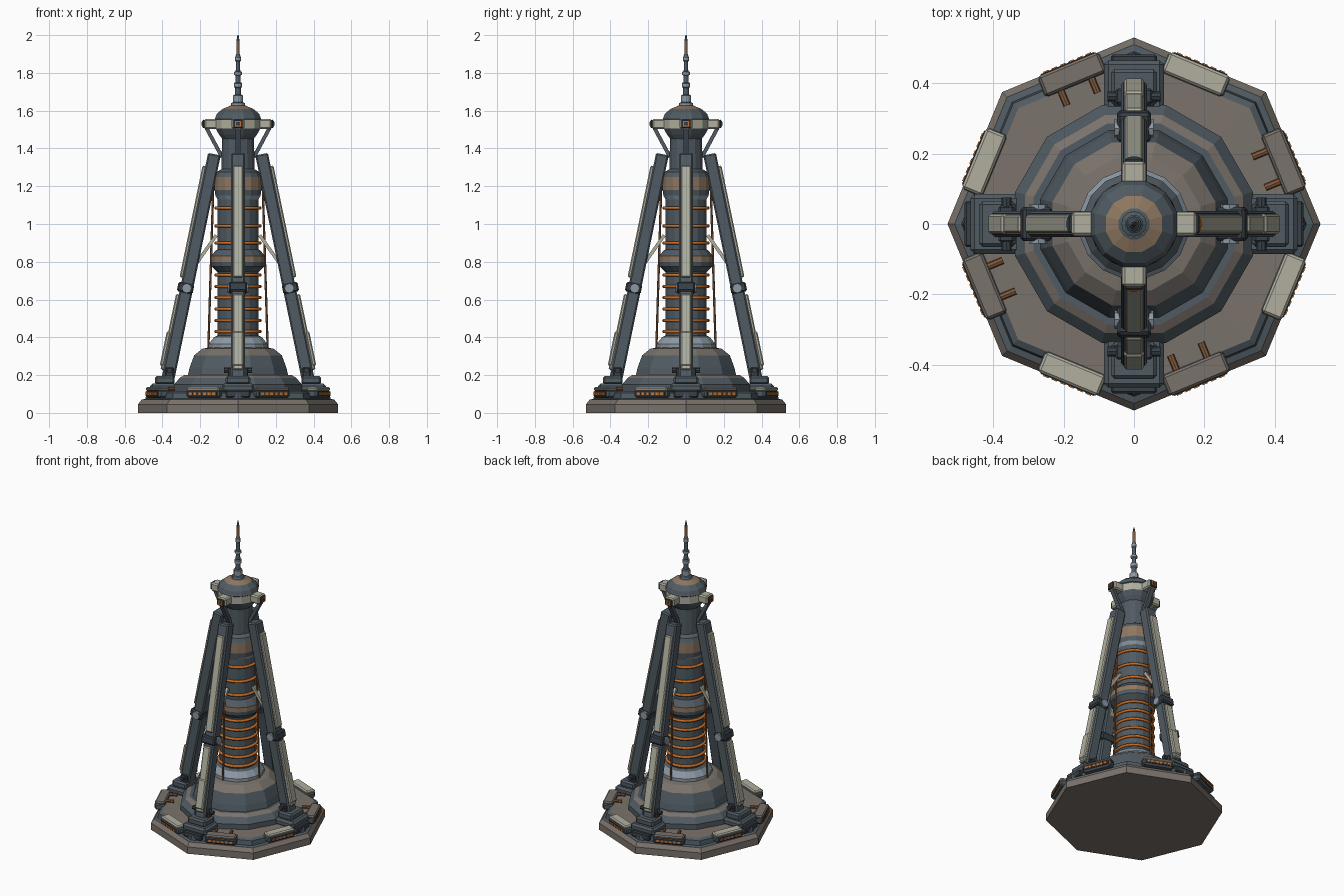
import bpy, bmesh, math
from mathutils import Matrix, Vector

cube = bpy.data.objects.get("Cube")
if cube:
    bpy.data.objects.remove(cube, do_unlink=True)


def material(name, *rgb):
    lin = [(c / 255 / 12.92 if c < 11 else ((c / 255 + 0.055) / 1.055) ** 2.4) for c in rgb]
    m = bpy.data.materials.new(name)
    m.use_nodes = True
    m.diffuse_color = (*lin, 1)
    m.node_tree.nodes["Principled BSDF"].inputs["Base Color"].default_value = (*lin, 1)
    return m


SLATE = material("slate", 80, 91, 98)
DARK = material("dark slate", 56, 64, 70)
STONE = material("warm grey", 122, 114, 107)
CREAM = material("cream", 176, 175, 159)
STEEL = material("pale steel", 140, 153, 164)
TAN = material("tan", 142, 119, 96)
ORANGE = material("orange", 205, 112, 38)
COPPER = material("copper", 134, 92, 60)


def finish(name, bm, mats):
    bmesh.ops.recalc_face_normals(bm, faces=bm.faces)
    mesh = bpy.data.meshes.new(name)
    bm.to_mesh(mesh)
    bm.free()
    for m in mats:
        mesh.materials.append(m)
    ob = bpy.data.objects.new(name, mesh)
    bpy.context.collection.objects.link(ob)
    return ob


def lathe(name, sides, turn, start, steps):
    """Faceted solid of revolution; each step is (radius, z, material)."""
    bm = bmesh.new()
    mats, rings = [], []
    for r, z in [start] + [s[:2] for s in steps]:
        angles = [turn + 2 * math.pi * i / sides for i in range(sides)]
        rings.append([bm.verts.new((r * math.cos(a), r * math.sin(a), z)) for a in angles])
    for k, (_, _, m) in enumerate(steps):
        if m not in mats:
            mats.append(m)
        lo, hi = rings[k], rings[k + 1]
        for i in range(sides):
            j = (i + 1) % sides
            bm.faces.new((lo[i], lo[j], hi[j], hi[i])).material_index = mats.index(m)
    bm.faces.new(rings[0])
    bm.faces.new(rings[-1]).material_index = mats.index(steps[-1][2])
    return finish(name, bm, mats)


def beam(name, p0, p1, width, depth, mat, bevel=0.0):
    """Box from p0 to p1, both (x, z) in the plane y = 0."""
    a, b = Vector((p0[0], 0, p0[1])), Vector((p1[0], 0, p1[1]))
    d = (b - a).normalized()
    y = Vector((0, 1, 0))
    rot = Matrix((y.cross(d), y, d)).transposed().to_4x4()
    bm = bmesh.new()
    bmesh.ops.create_cube(bm, size=1)
    bmesh.ops.scale(bm, vec=(depth, width, (b - a).length), verts=bm.verts)
    if bevel:
        bmesh.ops.bevel(bm, geom=bm.edges[:], offset=bevel, segments=1, affect='EDGES')
    bm.transform(Matrix.Translation((a + b) / 2) @ rot)
    return finish(name, bm, [mat])


def block(name, x0, x1, z0, z1, width, mat, bevel=0.0):
    xm = (x0 + x1) / 2
    return beam(name, (xm, z0), (xm, z1), width, x1 - x0, mat, bevel)


def rod(name, p0, p1, radius, mat, sides=8):
    a, b = Vector(p0), Vector(p1)
    bm = bmesh.new()
    bmesh.ops.create_cone(bm, cap_ends=True, segments=sides, radius1=radius, radius2=radius,
                          depth=(b - a).length)
    bm.transform(Matrix.Translation((a + b) / 2) @ (b - a).to_track_quat('Z', 'Y').to_matrix().to_4x4())
    return finish(name, bm, [mat])


def around(parts, first=0):
    """Repeat parts at four quarter turns, starting at an angle in degrees."""
    for ob in parts:
        name = ob.name
        ob.rotation_euler.z = math.radians(first)
        for k in range(1, 4):
            c = ob.copy()
            c.name = f"{name}_{k + 1}"
            c.rotation_euler.z = math.radians(first + 90 * k)
            bpy.context.collection.objects.link(c)


# Octagonal base and deck
lathe("base", 8, 0, (0.53, 0), [
    (0.53, 0.045, STONE), (0.51, 0.07, STONE), (0.49, 0.075, SLATE),
    (0.485, 0.105, SLATE), (0.465, 0.115, SLATE), (0.3, 0.118, STONE)])

# Stepped plinth
lathe("plinth", 12, math.radians(15), (0.35, 0.11), [
    (0.35, 0.15, SLATE), (0.32, 0.185, SLATE), (0.295, 0.2, STONE), (0.275, 0.2, SLATE),
    (0.265, 0.24, SLATE), (0.24, 0.305, SLATE), (0.195, 0.34, STONE), (0.14, 0.348, STONE)])

# Central column with collars
lathe("column", 16, math.radians(11.25), (0.158, 0.34), [
    (0.158, 0.365, STEEL), (0.13, 0.4, STEEL), (0.11, 0.41, SLATE), (0.11, 0.745, SLATE),
    (0.142, 0.775, SLATE), (0.146, 0.8, SLATE), (0.146, 0.83, TAN), (0.12, 0.86, SLATE),
    (0.11, 0.865, SLATE), (0.11, 1.13, SLATE), (0.122, 1.15, STEEL), (0.126, 1.18, SLATE),
    (0.126, 1.25, TAN), (0.115, 1.275, SLATE), (0.09, 1.29, SLATE), (0.086, 1.46, SLATE)])

# Glowing coils
for i, z in enumerate([0.43 + 0.06 * n for n in range(6)] + [0.9, 0.99, 1.085]):
    bpy.ops.mesh.primitive_torus_add(major_segments=24, minor_segments=6, major_radius=0.117,
                                     minor_radius=0.009, location=(0, 0, z))
    coil = bpy.context.object
    coil.name = f"coil_{i + 1}"
    coil.data.materials.append(ORANGE)
    bpy.ops.object.shade_smooth_by_angle(angle=math.radians(65))

# Domed head and mast
lathe("head", 12, math.radians(15), (0.086, 1.45), [
    (0.105, 1.475, SLATE), (0.122, 1.505, SLATE), (0.122, 1.552, CREAM), (0.127, 1.556, SLATE),
    (0.115, 1.585, SLATE), (0.083, 1.61, SLATE), (0.045, 1.625, TAN), (0.038, 1.628, SLATE)])
lathe("mast", 12, 0, (0.036, 1.62), [
    (0.036, 1.64, STEEL), (0.026, 1.645, SLATE), (0.026, 1.68, STEEL), (0.017, 1.685, SLATE),
    (0.015, 1.72, SLATE), (0.022, 1.725, STEEL), (0.022, 1.745, STEEL), (0.014, 1.75, SLATE),
    (0.013, 1.785, SLATE), (0.02, 1.79, STEEL), (0.02, 1.805, STEEL), (0.012, 1.81, SLATE),
    (0.011, 1.86, SLATE), (0.016, 1.865, STEEL), (0.016, 1.88, STEEL), (0.009, 1.9, SLATE),
    (0.008, 1.97, COPPER), (0.003, 2.0, DARK)])

# Leaning legs: points along the axis, with an outward offset
FOOT, TOP = Vector((0.375, 0.16)), Vector((0.125, 1.37))
AXIS = (TOP - FOOT).normalized()
OUT = Vector((AXIS.y, -AXIS.x))


def on_leg(z, offset=0.0):
    return FOOT + AXIS * ((z - FOOT.y) / AXIS.y) + OUT * offset


knee = on_leg(0.66)
around([
    beam("leg", on_leg(0.14), TOP, 0.075, 0.068, SLATE, 0.008),
    beam("upper_leg_cover", on_leg(0.71, 0.038), on_leg(1.3, 0.038), 0.052, 0.022, CREAM, 0.006),
    beam("lower_leg_cover", on_leg(0.22, 0.038), on_leg(0.62, 0.038), 0.052, 0.022, CREAM, 0.006),
    beam("lower_leg_pad", on_leg(0.24, 0.046), on_leg(0.42, 0.046), 0.056, 0.022, CREAM, 0.006),
    beam("knee_clamp", on_leg(0.635, 0.006), on_leg(0.685, 0.006), 0.096, 0.085, DARK, 0.008),
    rod("knee_bolt", (knee.x, -0.056, knee.y), (knee.x, 0.056, knee.y), 0.026, STEEL),
    block("foot_plate", 0.32, 0.465, 0.11, 0.155, 0.17, SLATE, 0.012),
    block("foot_block", 0.335, 0.44, 0.15, 0.195, 0.13, SLATE, 0.01),
    block("foot_lamp_housing", 0.44, 0.482, 0.08, 0.12, 0.13, DARK, 0.006),
    block("ankle_lug", 0.34, 0.385, 0.19, 0.24, 0.105, DARK, 0.006),
    rod("ankle_pin", (0.362, -0.075, 0.225), (0.362, 0.075, 0.225), 0.014, DARK),
    # Braces and cables between leg and column
    beam("inner_brace", (0.225, 0.785), (0.115, 0.94), 0.03, 0.018, CREAM),
    rod("cable", (0.157, 0, 0.34), (0.131, 0, 1.2), 0.006, COPPER, 6),
    # Head arms with emitters
    block("head_arm", 0.09, 0.178, 1.503, 1.557, 0.068, CREAM, 0.008),
    block("emitter", 0.175, 0.187, 1.508, 1.552, 0.05, DARK, 0.004),
    block("emitter_glow", 0.184, 0.19, 1.515, 1.545, 0.034, ORANGE),
    block("emitter_lens", 0.187, 0.192, 1.521, 1.539, 0.02, DARK),
    beam("head_strut", (0.168, 1.51), (0.085, 1.355), 0.028, 0.02, SLATE)])


# Lamp boxes along the deck edges, alternating in cover colour
def lamp_box(kind, cover, angle):
    parts = [block(f"{kind}_lamp_box", 0.425, 0.492, 0.08, 0.122, 0.19, SLATE, 0.01),
             block(f"{kind}_lamp_cover", 0.43, 0.492, 0.115, 0.136, 0.185, cover, 0.007),
             block(f"{kind}_lamp_recess", 0.488, 0.495, 0.09, 0.113, 0.165, DARK)]
    for i in range(6):
        lamp = block(f"{kind}_lamp_{i + 1}", 0.49, 0.498, 0.095, 0.108, 0.017, ORANGE)
        lamp.data.transform(Matrix.Translation((0, (i - 2.5) * 0.026, 0)))
        parts.append(lamp)
    around(parts, angle)


lamp_box("pale", CREAM, 67.5)
lamp_box("grey", STONE, 22.5)
around([rod(f"deck_pipe_{n}", (0.384, y, 0.127), (0.43, y, 0.127), 0.01, COPPER)
        for n, y in (("left", 0.047), ("right", -0.047))], 22.5)
